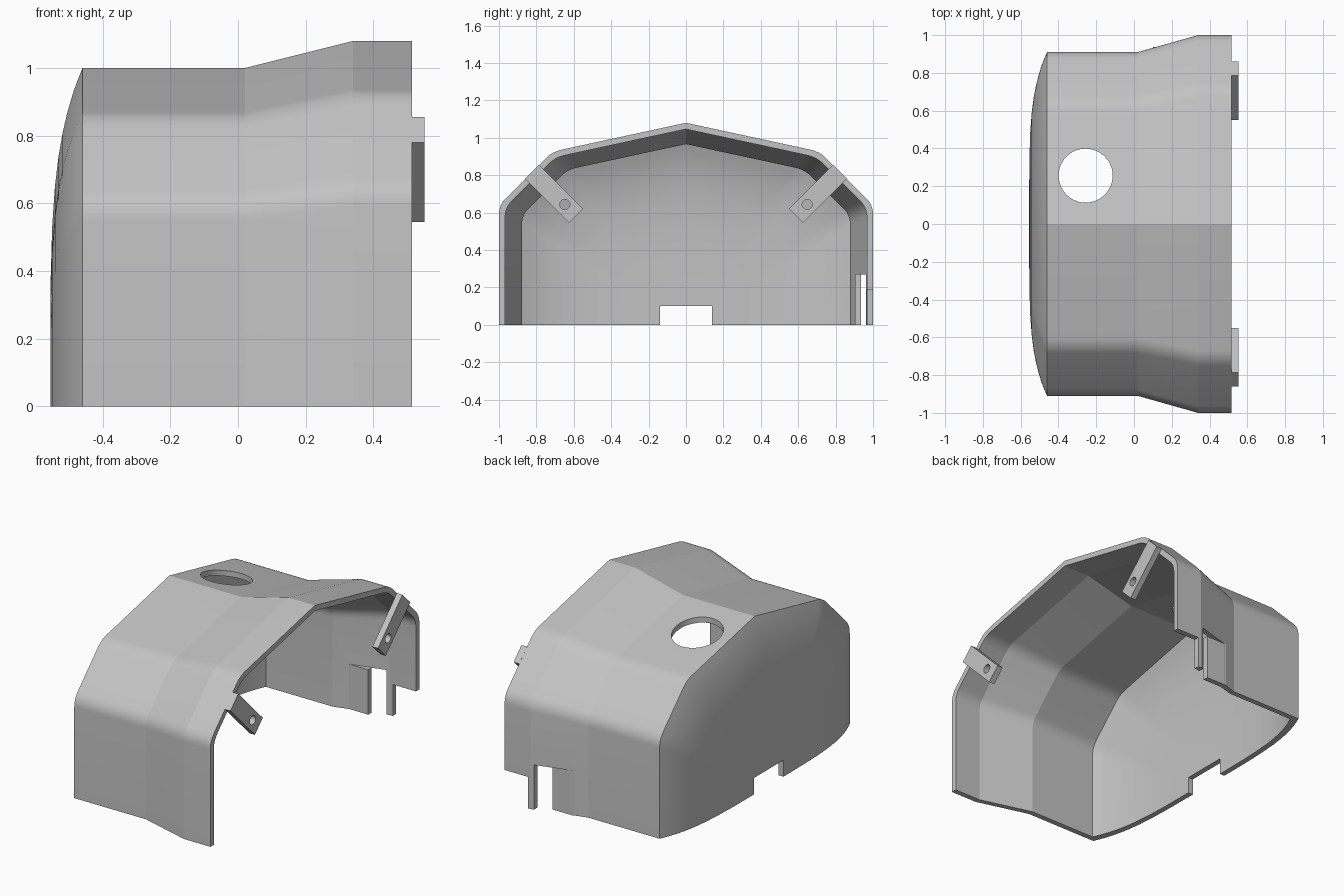
import bpy, bmesh, math
from mathutils import Vector, Matrix

if "Cube" in bpy.data.objects:
    bpy.data.objects.remove(bpy.data.objects["Cube"])

grey = bpy.data.materials.new("light_grey")
grey.use_nodes = True
COLOUR = (0.55, 0.55, 0.55, 1)
grey.diffuse_color = COLOUR
grey.node_tree.nodes["Principled BSDF"].inputs["Base Color"].default_value = COLOUR

WALL = 0.033


def make_object(name, bm):
    bmesh.ops.recalc_face_normals(bm, faces=bm.faces)
    mesh = bpy.data.meshes.new(name)
    bm.to_mesh(mesh)
    bm.free()
    mesh.materials.append(grey)
    ob = bpy.data.objects.new(name, mesh)
    bpy.context.collection.objects.link(ob)
    return ob


def box(name, lo, hi):
    bm = bmesh.new()
    bmesh.ops.create_cube(bm, size=1)
    for v in bm.verts:
        v.co = Vector([l + (c + 0.5) * (h - l) for c, l, h in zip(v.co, lo, hi)])
    return make_object(name, bm)


def cylinder(name, centre, radius, depth, axis="Z"):
    bm = bmesh.new()
    bmesh.ops.create_cone(bm, cap_ends=True, segments=48, radius1=radius, radius2=radius, depth=depth)
    if axis == "X":
        bm.transform(Matrix.Rotation(math.pi / 2, 4, "Y"))
    bm.transform(Matrix.Translation(centre))
    return make_object(name, bm)


def select_only(ob):
    bpy.ops.object.select_all(action="DESELECT")
    ob.select_set(True)
    bpy.context.view_layer.objects.active = ob


def cut(ob, cutter):
    cutter.hide_render = True
    mod = ob.modifiers.new("cut", "BOOLEAN")
    mod.operation, mod.solver, mod.object = "DIFFERENCE", "EXACT", cutter
    select_only(ob)
    bpy.ops.object.modifier_apply(modifier=mod.name)
    bpy.data.objects.remove(cutter)


def smooth(ob, degrees):
    select_only(ob)
    bpy.ops.object.shade_smooth_by_angle(angle=math.radians(degrees))


def arch(half_width, diagonal, apex, inset):
    """Arch section (y, z): upright sides, 45 degree shoulders, gabled roof, rounded corners."""
    slope = 0.216
    w = half_width - inset
    d = diagonal - inset * math.sqrt(2)
    a = apex - inset * math.sqrt(1 + slope * slope)
    y = (d - a) / (1 - slope)
    corners = [Vector((w, d - w)), Vector((y, d - y))]
    ends = [Vector((w, 0)), Vector((0, a))]
    half = [ends[0]]
    for before, c, after in ((ends[0], corners[0], corners[1]), (corners[0], corners[1], ends[1])):
        p = c + (before - c).normalized() * 0.05
        q = c + (after - c).normalized() * 0.05
        for i in range(7):
            t = i / 6
            half.append(p * (1 - t) ** 2 + c * 2 * t * (1 - t) + q * t * t)
    half.append(ends[1])
    return [(p.x, p.y) for p in half] + [(-p.x, p.y) for p in reversed(half[:-1])]


def skin(bm, inset):
    """Rings from the open end, through the flare, to the middle of the domed end."""
    wide = arch(1.0, 1.64, 1.08, inset)
    narrow = arch(0.91, 1.51, 1.0, inset)
    rings = [(0.515, wide, 1), (0.34, wide, 1), (0.02, narrow, 1)]
    for s in (1, 0.96, 0.92, 0.87, 0.81, 0.74, 0.65, 0.53, 0.38, 0.2, 0):
        rings.append((-0.46 + inset - 0.095 * (1 - s ** 4.5), narrow, s))
    grid = [[bm.verts.new((x, y * s, z * s)) for y, z in sec] for x, sec, s in rings]
    for a, b in zip(grid, grid[1:]):
        for i in range(len(a) - 1):
            bm.faces.new((a[i], a[i + 1], b[i + 1], b[i]))
    return grid


# Hollow cover: outer and inner skins joined by a rim
bm = bmesh.new()
outer, inner = skin(bm, 0), skin(bm, WALL)
for i in range(len(outer[0]) - 1):
    bm.faces.new((outer[0][i], outer[0][i + 1], inner[0][i + 1], inner[0][i]))
for k in range(len(outer) - 1):
    for e in (0, -1):
        bm.faces.new((outer[k][e], outer[k + 1][e], inner[k + 1][e], inner[k][e]))
bmesh.ops.remove_doubles(bm, verts=bm.verts, dist=1e-5)
cover = make_object("cover_shell", bm)

# Roof hole, end notch, and side slots that leave a thin prong
cut(cover, cylinder("roof_hole_cutter", (-0.256, 0.256, 1.0), 0.143, 0.6))
cut(cover, box("end_notch_cutter", (-0.7, -0.14, -0.1), (-0.4, 0.14, 0.1)))
cut(cover, box("side_slot_cutter", (0.115, 0.8, -0.1), (0.322, 1.1, 0.27)))
cut(cover, box("side_step_cutter", (0.36, 0.8, -0.1), (0.6, 1.1, 0.19)))
smooth(cover, 12)

# Straight plate set back inside the side slot
box("slot_plate", (0.10, 0.903, 0.0), (0.24, 0.936, 0.272))

# Diagonal mounting tabs with screw holes on the open end
for side, name in ((1, "tab_back"), (-1, "tab_front")):
    tab = box(name, (0.515, -0.053, -0.166), (0.552, 0.053, 0.166))
    tab.data.transform(Matrix.Translation((0, side * 0.706, 0.70))
                       @ Matrix.Rotation(-side * math.pi / 4, 4, "X"))
    cut(tab, cylinder("screw_hole_cutter", (0.53, side * 0.648, 0.643), 0.027, 0.2, "X"))
    smooth(tab, 30)
